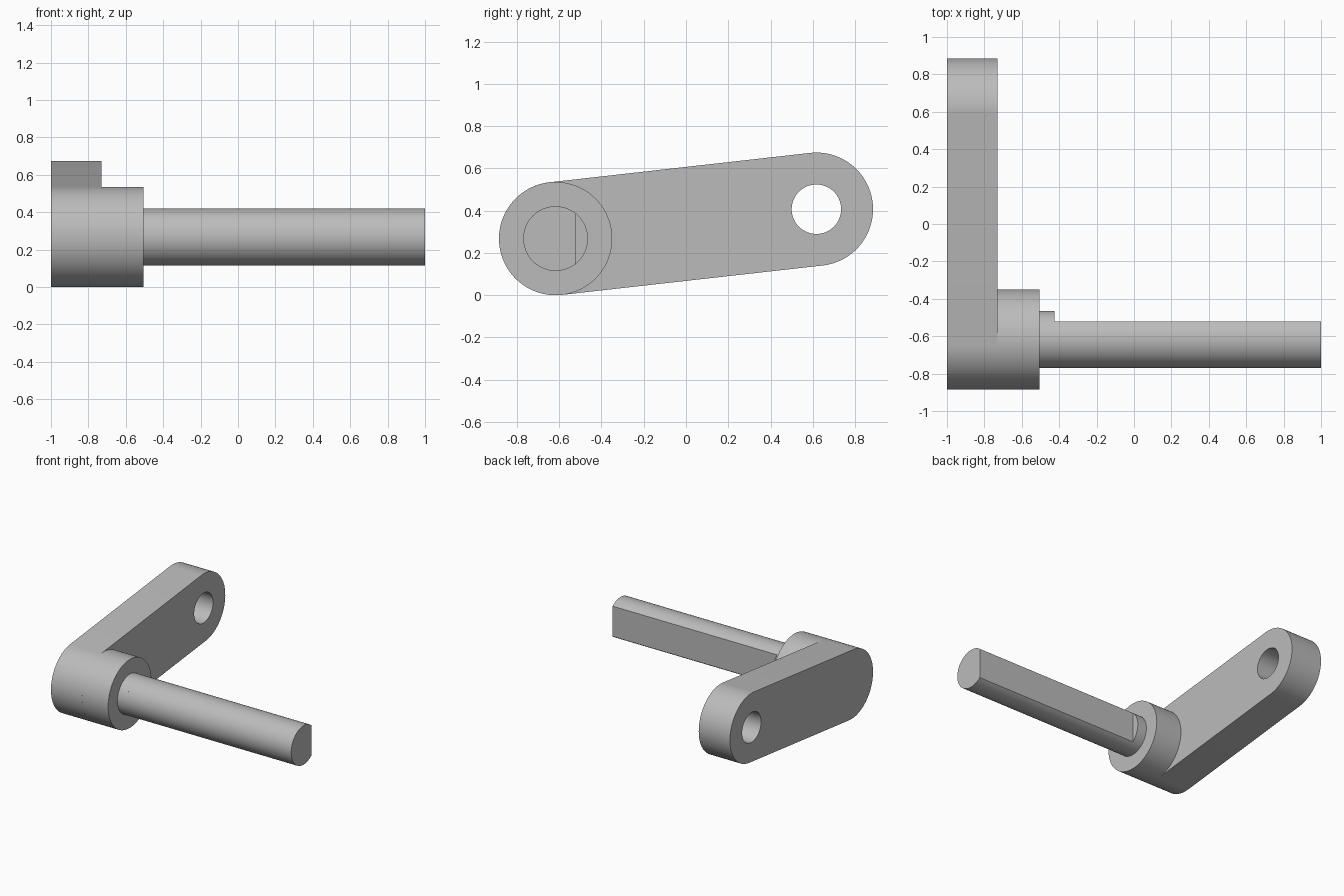
import bpy, bmesh
from math import pi, cos, sin, acos, atan2, hypot, radians

if "Cube" in bpy.data.objects:
    bpy.data.objects.remove(bpy.data.objects["Cube"], do_unlink=True)

# Single plain grey metal
grey = bpy.data.materials.new("grey_metal")
grey.use_nodes = True
colour = (0.5, 0.5, 0.5, 1)
grey.diffuse_color = colour
grey.node_tree.nodes["Principled BSDF"].inputs["Base Color"].default_value = colour

# Main dimensions: pivot = shaft axis, tip = far end of the arm, as (y, z)
R = 0.268
pivot, tip = (-0.617, R), (0.617, 0.407)
shaft_r, flat_offset = 0.153, 0.097
X_OUTER, X_ARM, X_HUB, X_FLAT, X_END = -1.0, -0.73, -0.505, -0.425, 1.0


def arc(centre, r, start, end, n):
    """Points (y, z) along an arc, both ends included."""
    angles = [start + (end - start) * i / n for i in range(n + 1)]
    return [(centre[0] + r * cos(a), centre[1] + r * sin(a)) for a in angles]


def circle(centre, r, n=96):
    return arc(centre, r, 0, 2 * pi, n)[:-1]


def prism(name, loops, x0, x1):
    """Fill the outline (further loops are holes) and extrude it along x."""
    bm = bmesh.new()
    edges = []
    for loop in loops:
        vs = [bm.verts.new((x0, y, z)) for y, z in loop]
        edges += [bm.edges.new((v, vs[i - 1])) for i, v in enumerate(vs)]
    if len(loops) == 1:
        bm.faces.new(vs)
    else:
        bmesh.ops.triangle_fill(bm, edges=edges, use_beauty=True)
    out = bmesh.ops.extrude_face_region(bm, geom=bm.faces[:], use_keep_orig=True)
    moved = [g for g in out["geom"] if isinstance(g, bmesh.types.BMVert)]
    bmesh.ops.translate(bm, verts=moved, vec=(x1 - x0, 0, 0))
    bmesh.ops.recalc_face_normals(bm, faces=bm.faces[:])
    mesh = bpy.data.meshes.new(name)
    bm.to_mesh(mesh)
    bm.free()
    mesh.materials.append(grey)
    obj = bpy.data.objects.new(name, mesh)
    bpy.context.collection.objects.link(obj)
    bpy.ops.object.select_all(action="DESELECT")
    obj.select_set(True)
    bpy.context.view_layer.objects.active = obj
    bpy.ops.object.shade_smooth_by_angle(angle=radians(30))
    return obj


# Crank arm: tilted capsule with a round hole near the tip
tilt = atan2(tip[1] - pivot[1], tip[0] - pivot[0])
capsule = (arc(tip, R, tilt - pi / 2, tilt + pi / 2, 48)
           + arc(pivot, R, tilt + pi / 2, tilt + 3 * pi / 2, 48))
prism("crank_arm", [capsule, circle(tip, 0.117, 64)], X_OUTER, X_ARM)

# Hub: round boss on the inner side of the arm
prism("hub", [circle(pivot, R)], X_ARM, X_HUB)

# Shaft: short round collar, then a long D-shaped length with its flat to the back
prism("shaft_collar", [circle(pivot, shaft_r)], X_HUB, X_FLAT)
half = acos(flat_offset / shaft_r)
prism("shaft", [arc(pivot, shaft_r, half, 2 * pi - half, 72)], X_FLAT, X_END)
